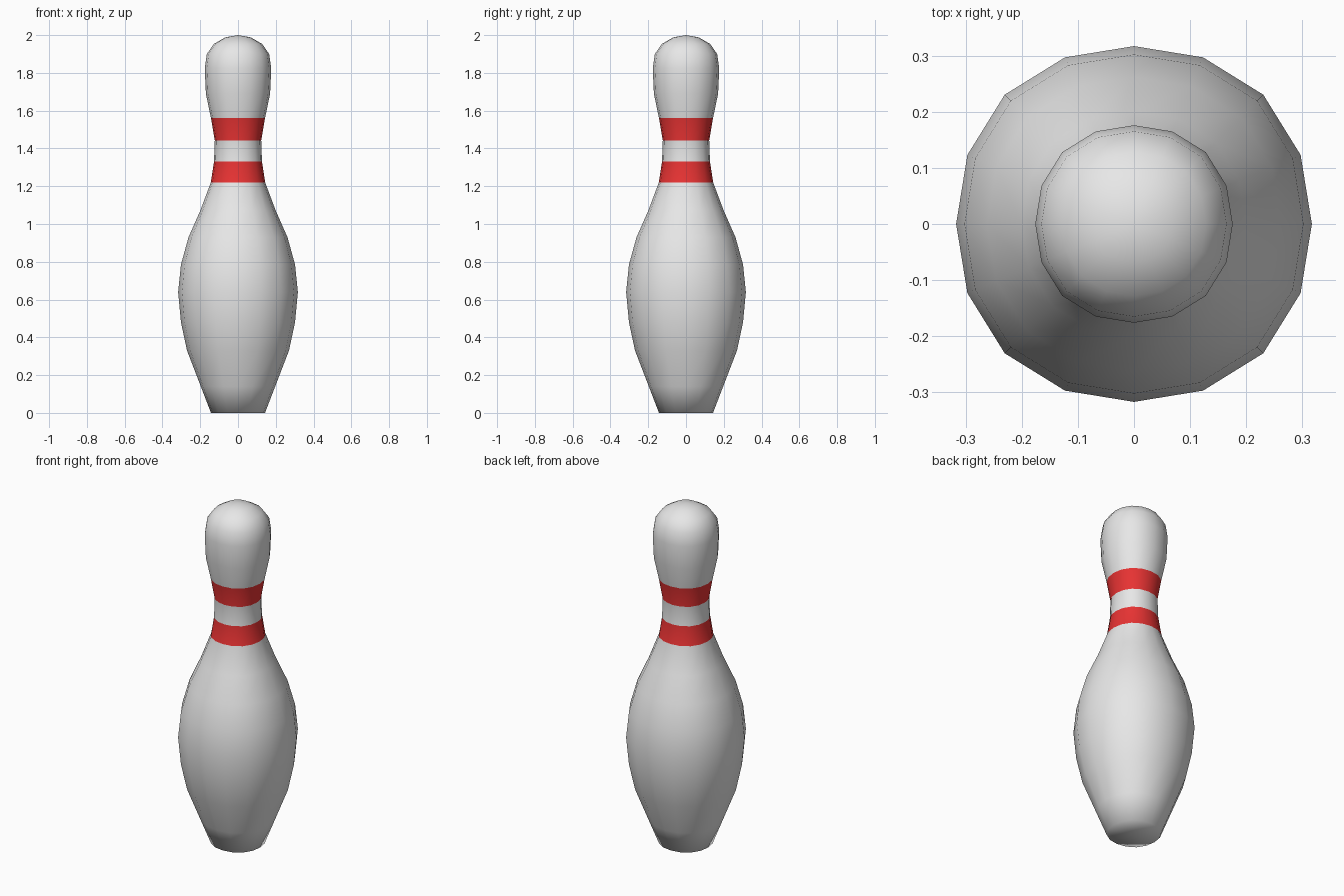
import bpy, bmesh, math

if "Cube" in bpy.data.objects:
    bpy.data.objects.remove(bpy.data.objects["Cube"])

def material(name, rgb):
    m = bpy.data.materials.new(name)
    m.diffuse_color = (*rgb, 1)
    m.use_nodes = True
    m.node_tree.nodes["Principled BSDF"].inputs["Base Color"].default_value = m.diffuse_color
    return m

white = material("white", (0.8, 0.8, 0.8))
red = material("red", (0.8, 0.033, 0.033))

# Side profile (radius, height), bottom to top
profile = [(0.143, 0), (0.197, 0.14), (0.270, 0.33), (0.302, 0.48), (0.317, 0.64),
           (0.302, 0.785), (0.262, 0.93), (0.200, 1.07), (0.144, 1.22), (0.127, 1.33),
           (0.123, 1.443), (0.143, 1.56), (0.170, 1.69), (0.176, 1.825),
           (0.165, 1.90), (0.128, 1.953), (0.068, 1.988)]
SIDES = 16

bm = bmesh.new()
rings = []
for r, z in profile:
    ring = []
    for i in range(SIDES):
        a = 2 * math.pi * i / SIDES
        # slightly squarish section, fuller on the diagonals
        k = r * (1.014 - 0.014 * math.cos(4 * a))
        ring.append(bm.verts.new((k * math.cos(a), k * math.sin(a), z)))
    rings.append(ring)

# Walls
for lo, hi in zip(rings, rings[1:]):
    for i in range(SIDES):
        j = (i + 1) % SIDES
        bm.faces.new((lo[i], lo[j], hi[j], hi[i]))

# Crown and base caps
top = bm.verts.new((0, 0, 2))
base = bm.verts.new((0, 0, 0))
for i in range(SIDES):
    j = (i + 1) % SIDES
    bm.faces.new((rings[-1][i], rings[-1][j], top))
    bm.faces.new((rings[0][j], rings[0][i], base))

# Two red neck stripes by height, smooth shading all over
for f in bm.faces:
    f.smooth = True
    z = f.calc_center_median().z
    f.material_index = int(1.22 < z < 1.33 or 1.443 < z < 1.56)

mesh = bpy.data.meshes.new("pin_body")
bm.to_mesh(mesh)
bm.free()
mesh.materials.append(white)
mesh.materials.append(red)
obj = bpy.data.objects.new("pin_body", mesh)
bpy.context.collection.objects.link(obj)
